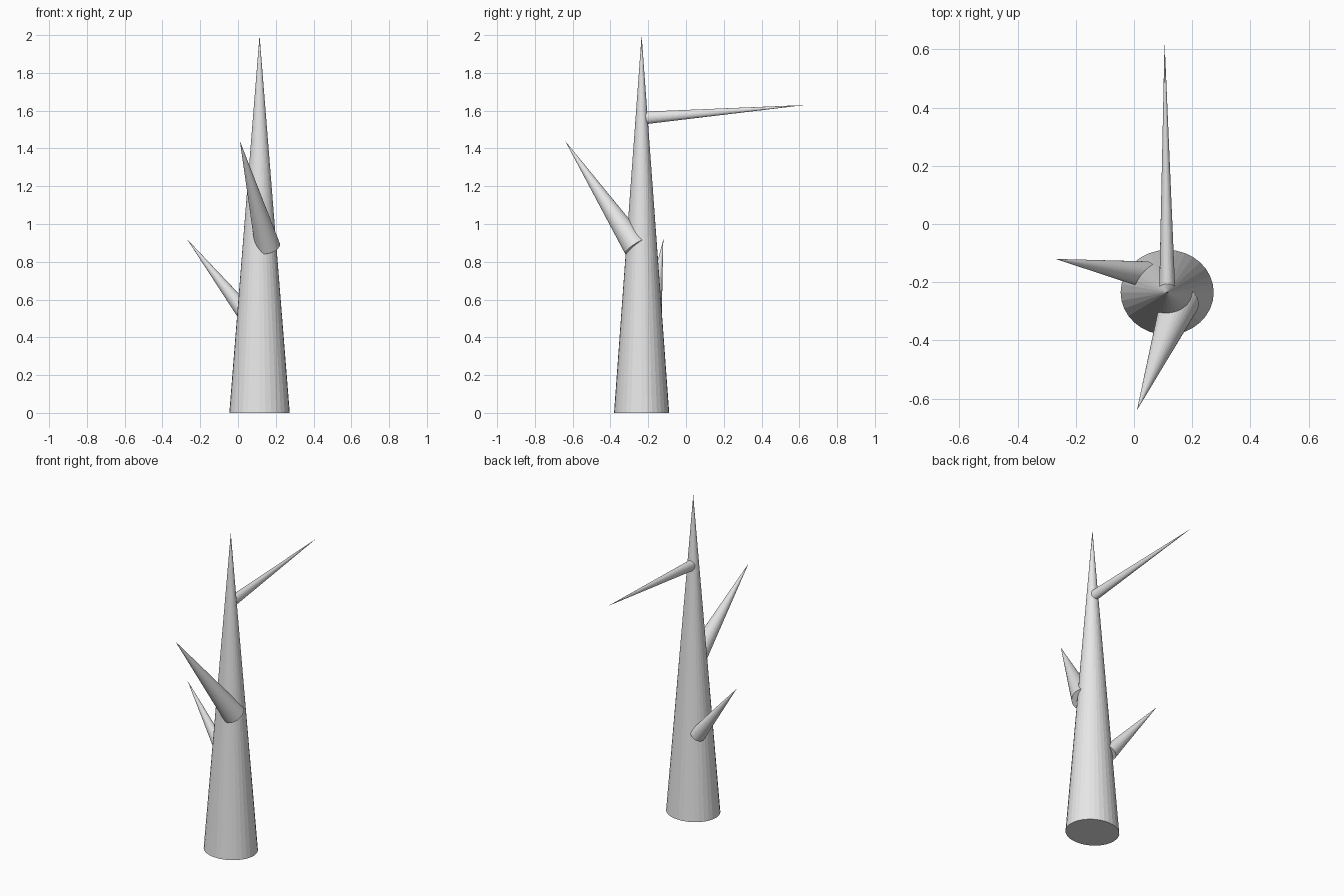
import bpy
from mathutils import Matrix, Vector

cube = bpy.data.objects.get("Cube")
if cube:
    bpy.data.objects.remove(cube, do_unlink=True)

SIDES = 32

# Plain pale grey for the whole tree
grey = bpy.data.materials.new("pale grey")
grey.use_nodes = True
colour = (0.8, 0.8, 0.8, 1.0)
grey.diffuse_color = colour
grey.node_tree.nodes["Principled BSDF"].inputs["Base Color"].default_value = colour


def spike(name, base, tip, radius_x, radius_y):
    """A flat-faced cone from the centre of its base to its tip."""
    base, tip = Vector(base), Vector(tip)
    axis = tip - base
    bpy.ops.mesh.primitive_cone_add(vertices=SIDES, radius1=1, radius2=0, depth=1)
    obj = bpy.context.object
    obj.name = name
    # Put the base on the origin, size the cone, then aim it at the tip
    turn = Vector((0, 0, 1)).rotation_difference(axis).to_matrix().to_4x4()
    size = Matrix.Diagonal((radius_x, radius_y, axis.length, 1))
    lift = Matrix.Translation((0, 0, 0.5))
    obj.data.transform(turn @ size @ lift)
    obj.location = base
    obj.data.materials.append(grey)
    return obj


# Trunk
spike("trunk", (0.114, -0.235, 0), (0.114, -0.235, 2), 0.16, 0.146)

# Branches, rooted just inside the trunk
spike("front_branch", (0.157, -0.267, 0.88), (0.01, -0.64, 1.44), 0.067, 0.067)
spike("right_branch", (0.04, -0.174, 0.527), (-0.27, -0.12, 0.92), 0.046, 0.046)
spike("back_branch", (0.114, -0.213, 1.562), (0.105, 0.63, 1.63), 0.027, 0.033)
